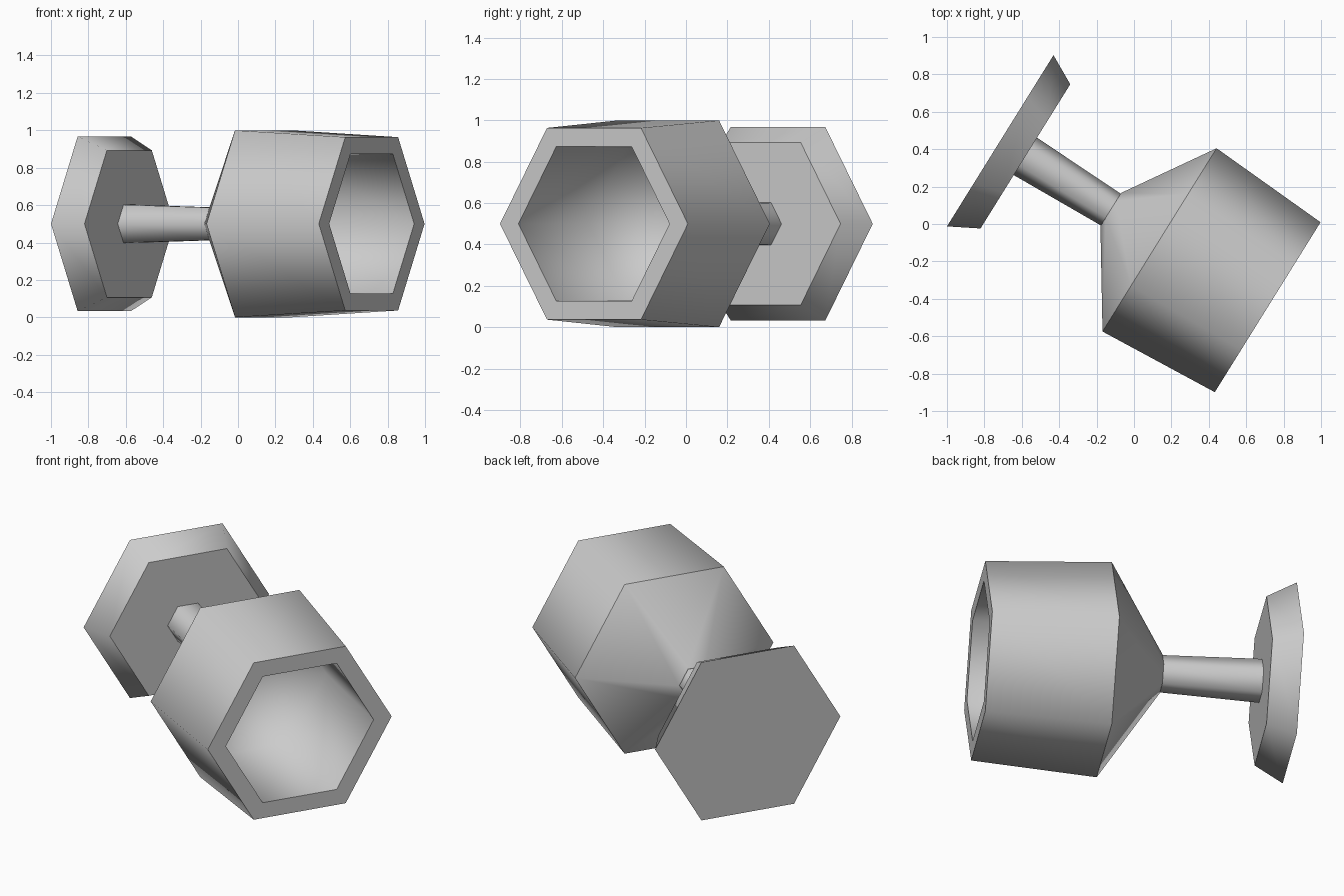
import bpy
import bmesh
import math
from mathutils import Vector

cube = bpy.data.objects.get("Cube")
if cube:
    bpy.data.objects.remove(cube, do_unlink=True)

SIDES = 6
START = Vector((-0.715, 0.445, 0.5))             # middle of the foot's underside
AXIS = Vector((1.43, -0.89, 0)).normalized()     # foot towards rim
ACROSS = Vector((-AXIS.y, AXIS.x, 0))
UP = Vector((0, 0, 1))

grey = bpy.data.materials.new("light_grey")
grey.use_nodes = True
colour = (0.6, 0.6, 0.6, 1)
grey.diffuse_color = colour
grey.node_tree.nodes["Principled BSDF"].inputs["Base Color"].default_value = colour


def turned(name, profile):
    """Six-sided lathe; profile rows are (distance, radius, sharp ring)."""
    bm = bmesh.new()
    rings = []
    for dist, radius, sharp in profile:
        centre = START + AXIS * dist
        if radius == 0:
            rings.append([bm.verts.new(centre)] * SIDES)
            continue
        ring = []
        for k in range(SIDES):
            a = math.tau * k / SIDES
            ring.append(bm.verts.new(
                centre + radius * (math.cos(a) * ACROSS + math.sin(a) * UP)))
        rings.append(ring)
    # Side walls, closing to triangles at a point
    for low, high in zip(rings, rings[1:]):
        for k in range(SIDES):
            j = (k + 1) % SIDES
            corners = [low[k], low[j], high[j], high[k]]
            bm.faces.new(list(dict.fromkeys(corners)))
    # Flat end caps
    for ring in (rings[0], rings[-1]):
        if len(set(ring)) > 1:
            bm.faces.new(ring)
    bmesh.ops.recalc_face_normals(bm, faces=bm.faces[:])
    for face in bm.faces:
        face.smooth = True
    # Crisp edges around the marked rings
    for ring, (_, radius, sharp) in zip(rings, profile):
        if sharp and radius:
            for k in range(SIDES):
                bm.edges.get((ring[k], ring[(k + 1) % SIDES])).smooth = False
    mesh = bpy.data.meshes.new(name)
    bm.to_mesh(mesh)
    bm.free()
    mesh.materials.append(grey)
    obj = bpy.data.objects.new(name, mesh)
    bpy.context.collection.objects.link(obj)
    return obj


# Flared foot
turned("foot", [(0, 0.539, True), (0.158, 0.454, True)])

# Tapered stem
turned("stem", [(0.15, 0.118, True), (0.7, 0.1, True)])

# Bowl: cone, outer wall, rim, then the hollow inside
turned("bowl", [
    (0.696, 0.105, True),
    (1.003, 0.577, True),
    (1.684, 0.535, True),
    (1.684, 0.43, True),
    (1.05, 0.425, False),
    (0.8, 0, False),
])
